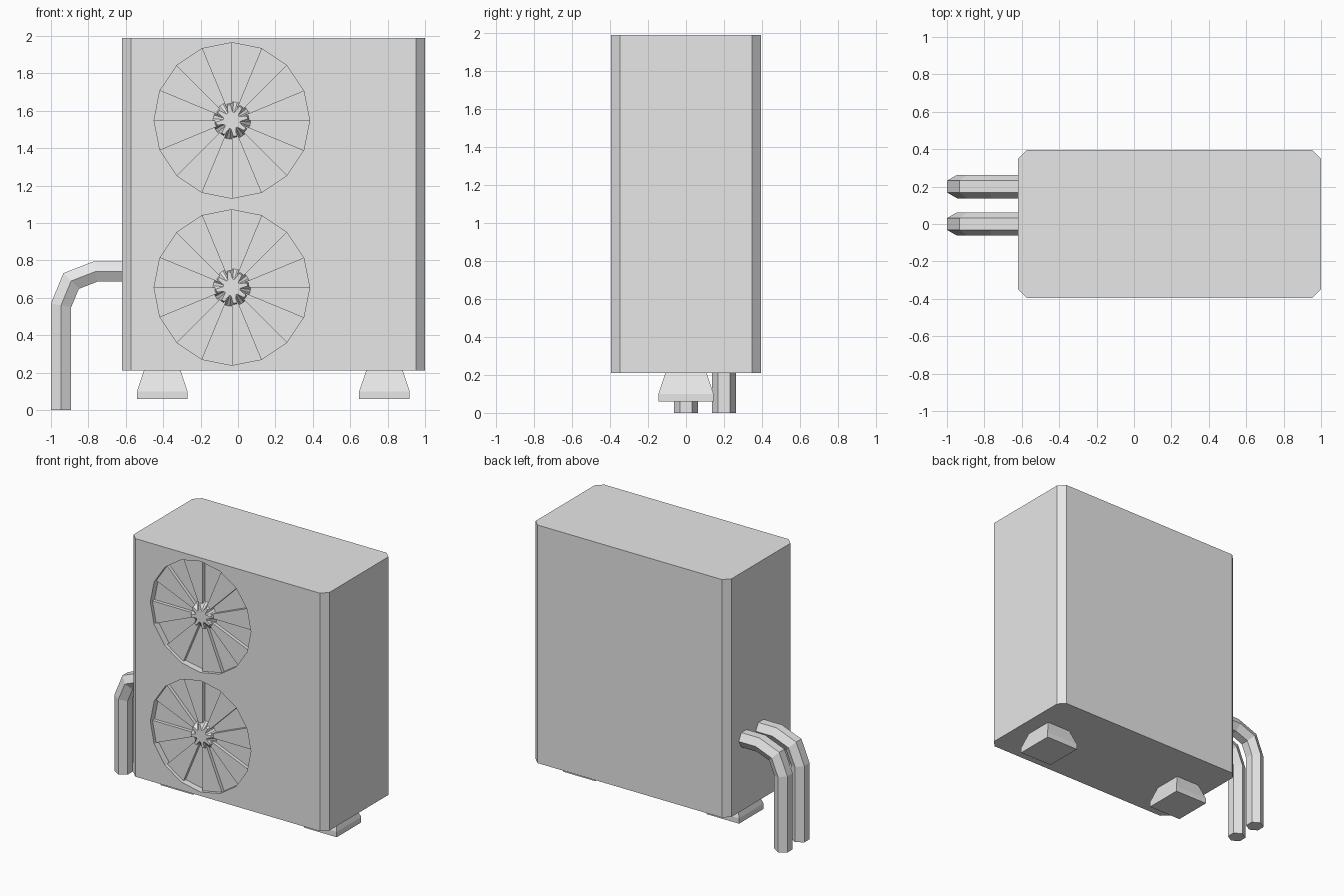
import bpy, bmesh
from math import sin, cos, pi
from mathutils import Vector

if "Cube" in bpy.data.objects:
    bpy.data.objects.remove(bpy.data.objects["Cube"])

grey = bpy.data.materials.new("light grey")
grey.use_nodes = True
grey.diffuse_color = (0.8, 0.8, 0.8, 1)
grey.node_tree.nodes["Principled BSDF"].inputs["Base Color"].default_value = (0.8, 0.8, 0.8, 1)


def loft(name, rings):
    """Skin matching vertex rings and cap both ends."""
    bm = bmesh.new()
    loops = [[bm.verts.new(p) for p in ring] for ring in rings]
    n = len(loops[0])
    for a, b in zip(loops, loops[1:]):
        for i in range(n):
            j = (i + 1) % n
            bm.faces.new((a[i], a[j], b[j], b[i]))
    bm.faces.new(loops[0][::-1])
    bm.faces.new(loops[-1])
    bmesh.ops.recalc_face_normals(bm, faces=bm.faces[:])
    mesh = bpy.data.meshes.new(name)
    bm.to_mesh(mesh)
    bm.free()
    mesh.materials.append(grey)
    obj = bpy.data.objects.new(name, mesh)
    bpy.context.collection.objects.link(obj)
    return obj


FRONT, BACK = -0.395, 0.395
LEFT, RIGHT = 1.0, -0.62
CHAMFER = 0.047
FAN_X, FAN_R, DEPTH = -0.033, 0.416, 0.05
FAN_HEIGHTS = {"upper": 1.548, "lower": 0.655}


def polar(r, angle, y, z):
    return (FAN_X + r * cos(angle), y, z + r * sin(angle))


# Casing with chamfered upright corners
c = CHAMFER
outline = [(RIGHT + c, FRONT), (LEFT - c, FRONT), (LEFT, FRONT + c), (LEFT, BACK - c),
           (LEFT - c, BACK), (RIGHT + c, BACK), (RIGHT, BACK - c), (RIGHT, FRONT + c)]
casing = loft("casing", [[(x, y, z) for x, y in outline] for z in (0.21, 1.99)])

# Round fan recesses cut into the front
cutters = []
for label, z in FAN_HEIGHTS.items():
    cutter = loft(label + "_recess_cutter",
                  [[polar(FAN_R, i * pi / 8, y, z) for i in range(16)]
                   for y in (FRONT - 0.1, FRONT + DEPTH)])
    cutter.hide_render = True
    cutters.append(cutter)
    mod = casing.modifiers.new("recess", "BOOLEAN")
    mod.operation = "DIFFERENCE"
    mod.solver = "EXACT"
    mod.object = cutter
bpy.context.view_layer.update()
cut_mesh = bpy.data.meshes.new_from_object(
    casing.evaluated_get(bpy.context.evaluated_depsgraph_get()))
casing.modifiers.clear()
casing.data = cut_mesh
for cutter in cutters:
    bpy.data.objects.remove(cutter)

# Fan blades as alternate raised sectors, with a notched hub
for label, z in FAN_HEIGHTS.items():
    for k in range(8):
        start = k * pi / 4
        rings = []
        for y in (FRONT + DEPTH, FRONT + DEPTH / 2):
            rings.append([polar(0.05, start, y, z), polar(FAN_R, start, y, z),
                          polar(FAN_R, start + pi / 8, y, z),
                          polar(0.05, start + pi / 8, y, z)])
        loft(f"{label}_fan_blade_{k + 1}", rings)
    base, top = [], []
    for i in range(32):
        angle = (i + 0.5) * pi / 16
        base.append(polar(0.1, angle, FRONT + DEPTH, z))
        top.append(polar(0.085 if i % 4 < 2 else 0.045, angle, FRONT + 0.005, z))
    loft(label + "_fan_hub", [base, top])

# Flared feet
for side, x in (("right", -0.405), ("left", 0.783)):
    loft(side + "_foot",
         [[(x + sx * w, sy * (w + 0.01), z) for sx, sy in ((-1, -1), (1, -1), (1, 1), (-1, 1))]
          for z, w in ((0.06, 0.135), (0.1, 0.135), (0.21, 0.098))])

# Hexagonal pipes bending from the side down to the ground
path = [Vector((x, 0, z)) for x, z in
        ((-0.946, 0), (-0.946, 0.56), (-0.892, 0.69), (-0.76, 0.741), (-0.6, 0.741))]
for label, y in (("front", 0.0), ("rear", 0.2)):
    rings = []
    for i, p in enumerate(path):
        before = (p - path[max(i - 1, 0)]).normalized()
        after = (path[min(i + 1, len(path) - 1)] - p).normalized()
        tangent = (before + after).normalized()
        mitre = 1 / tangent.dot(after if after.length else before)
        across = Vector((-tangent.z, 0, tangent.x)) * mitre
        rings.append([p + Vector((0, y + 0.0625 * cos(k * pi / 3), 0))
                      + across * 0.0625 * sin(k * pi / 3) for k in range(6)])
    loft(label + "_pipe", rings)
